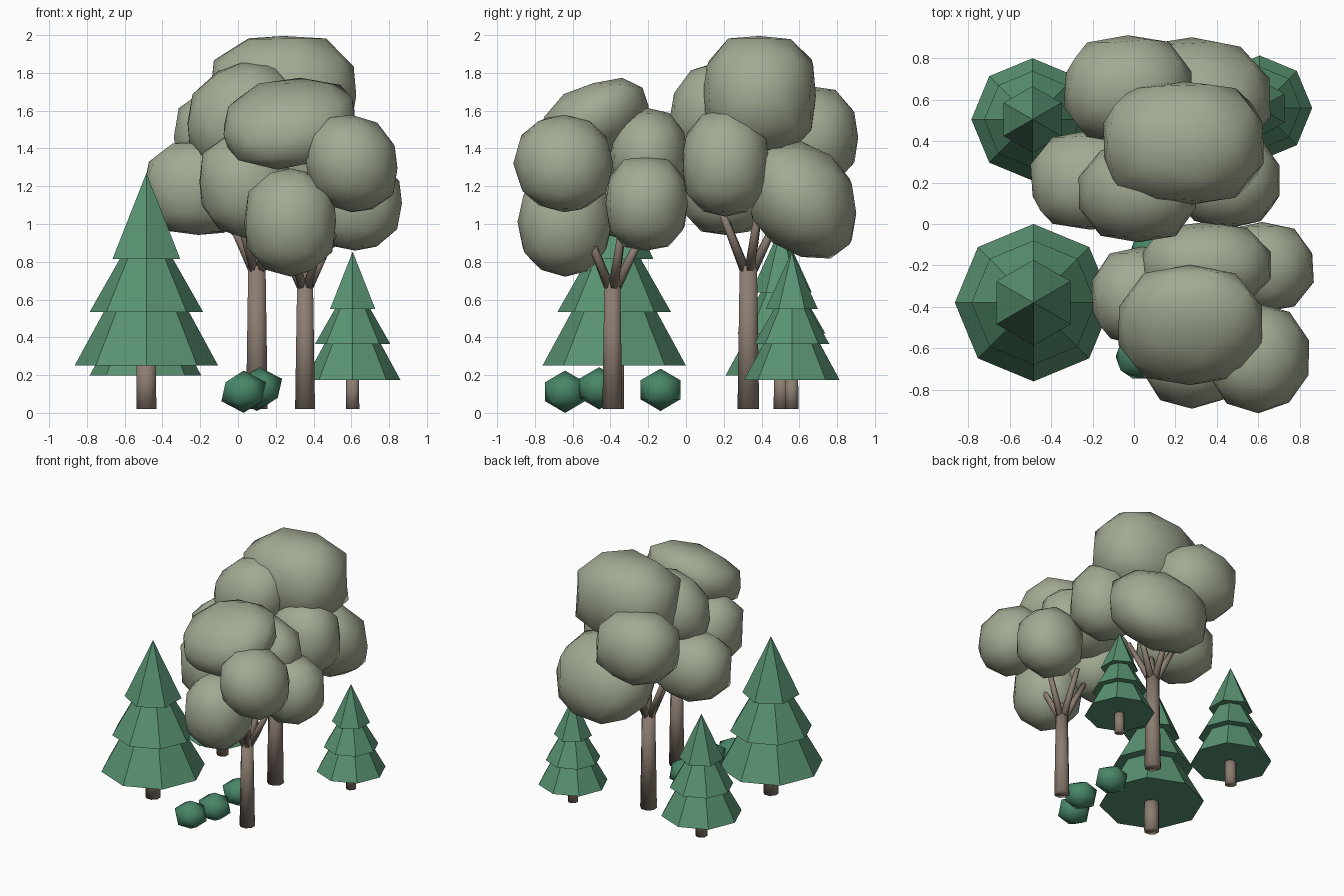
import bpy, bmesh, random
from math import cos, sin, pi, tau
from mathutils import Vector, Matrix

random.seed(4)
cube = bpy.data.objects.get("Cube")
if cube:
    bpy.data.objects.remove(cube, do_unlink=True)


def material(name, rgb):
    m = bpy.data.materials.new(name)
    m.use_nodes = True
    m.diffuse_color = (*rgb, 1)
    m.node_tree.nodes["Principled BSDF"].inputs["Base Color"].default_value = (*rgb, 1)
    return m


BARK = material("bark brown", (.26, .205, .165))
NEEDLE = material("conifer green", (.10, .29, .17))
LEAF = material("sage leaf", (.36, .405, .29))
SHRUB = material("shrub green", (.065, .24, .14))


def finish(name, bm, mat, smooth):
    bmesh.ops.recalc_face_normals(bm, faces=bm.faces)
    mesh = bpy.data.meshes.new(name)
    bm.to_mesh(mesh)
    bm.free()
    mesh.materials.append(mat)
    for p in mesh.polygons:
        p.use_smooth = smooth
    obj = bpy.data.objects.new(name, mesh)
    bpy.context.collection.objects.link(obj)
    return obj


def add_cone(bm, start, end, r1, r2, sides, turn=0):
    """Tapered prism between two points; r2 = 0 gives a pointed cone."""
    start, end = Vector(start), Vector(end)
    axis = end - start
    rot = Vector((0, 0, 1)).rotation_difference(axis).to_matrix().to_4x4()
    place = Matrix.Translation((start + end) / 2) @ rot @ Matrix.Rotation(turn, 4, 'Z')
    bmesh.ops.create_cone(bm, cap_ends=True, segments=sides, radius1=r1,
                          radius2=r2, depth=axis.length, matrix=place)


def blob(name, center, radii, mat, level, power=2, jitter=0.0, slope=(0, 0)):
    """Squashed icosphere; power above 2 is boxier, slope leans it along x and y."""
    bm = bmesh.new()
    bmesh.ops.create_icosphere(bm, subdivisions=level, radius=1)
    for v in bm.verts:
        v.co /= sum(abs(k) ** power for k in v.co) ** (1 / power)
        v.co *= 1 + random.uniform(-jitter, jitter)
        x, y, z = (r * k for r, k in zip(radii, v.co))
        v.co = Vector(center) + Vector((x, y, z + slope[0] * x + slope[1] * y))
    return finish(name, bm, mat, True)


# Conifers: trunk, two eight-sided skirts and a six-sided tip
def conifer(name, x, y, s):
    def at(z):
        return (x, y, .02 + z * s)

    bm = bmesh.new()
    add_cone(bm, at(0), at(.26), .057 * s, .055 * s, 8, pi / 8)
    finish(name + "_trunk", bm, BARK, True)
    bm = bmesh.new()
    add_cone(bm, at(.23), at(.525), .38 * s, .22 * s, 8)
    add_cone(bm, at(.515), at(.805), .30 * s, .135 * s, 8)
    add_cone(bm, at(.795), at(1.25), .207 * s, 0, 6)
    finish(name + "_foliage", bm, NEEDLE, False)


conifer("large_conifer", -.485, -.38, 1)
conifer("back_right_conifer", -.49, .505, .777)
conifer("back_left_conifer", .607, .56, .667)


# Broadleaf trees: trunk, spreading branches and a cluster of leaf masses
def broadleaf(name, x, y, fork, r, masses):
    bm = bmesh.new()
    add_cone(bm, (x, y, .02), (x, y, fork), r, r * .8, 8, pi / 8)
    finish(name + "_trunk", bm, BARK, True)
    bm = bmesh.new()
    for i in range(5):
        a = tau * i / 5 + .3
        add_cone(bm, (x + cos(a) * r * .4, y + sin(a) * r * .4, fork - .02),
                 (x + cos(a) * .18, y + sin(a) * .18, fork + .3), .027, .018, 6)
    finish(name + "_branches", bm, BARK, True)
    for i, (center, radii, power, slope) in enumerate(masses):
        blob(f"{name}_leaves_{i + 1}", center, radii, LEAF, 2, power, .02, slope)


broadleaf("front_tree", .355, -.39, .69, .057, [
    ((.60, -.645, 1.32), (.25, .265, .26), 2.2, (-.1, 0)),
    ((.62, -.21, 1.11), (.25, .22, .25), 2.5, (0, 0)),
    ((.28, -.64, 1.01), (.25, .25, .29), 2.3, (0, 0)),
    ((.27, -.49, 1.535), (.35, .29, .21), 2.5, (.1, .3)),
    ((.04, -.35, 1.20), (.25, .24, .27), 2.5, (-.1, 0)),
    ((.35, -.20, 1.36), (.32, .21, .25), 2.5, (0, 0)),
])
broadleaf("back_tree", .10, .33, .78, .062, [
    ((.24, .39, 1.68), (.39, .30, .32), 2.9, (0, 0)),
    ((.45, .21, 1.32), (.26, .23, .28), 2.5, (0, 0)),
    ((.02, .15, 1.57), (.29, .24, .28), 2.4, (.15, .1)),
    ((.28, .61, 1.13), (.38, .29, .30), 2.5, (0, -.25)),
    ((-.03, .65, 1.46), (.31, .26, .27), 2.6, (0, 0)),
    ((-.21, .21, 1.19), (.29, .24, .25), 2.7, (0, 0)),
])

# Shrubs
for i, (x, y, z) in enumerate([(.03, -.64, .112), (.115, -.46, .13), (.10, -.135, .122)]):
    blob(f"shrub_{i + 1}", (x, y, z), (.132, .125, .112), SHRUB, 1)
